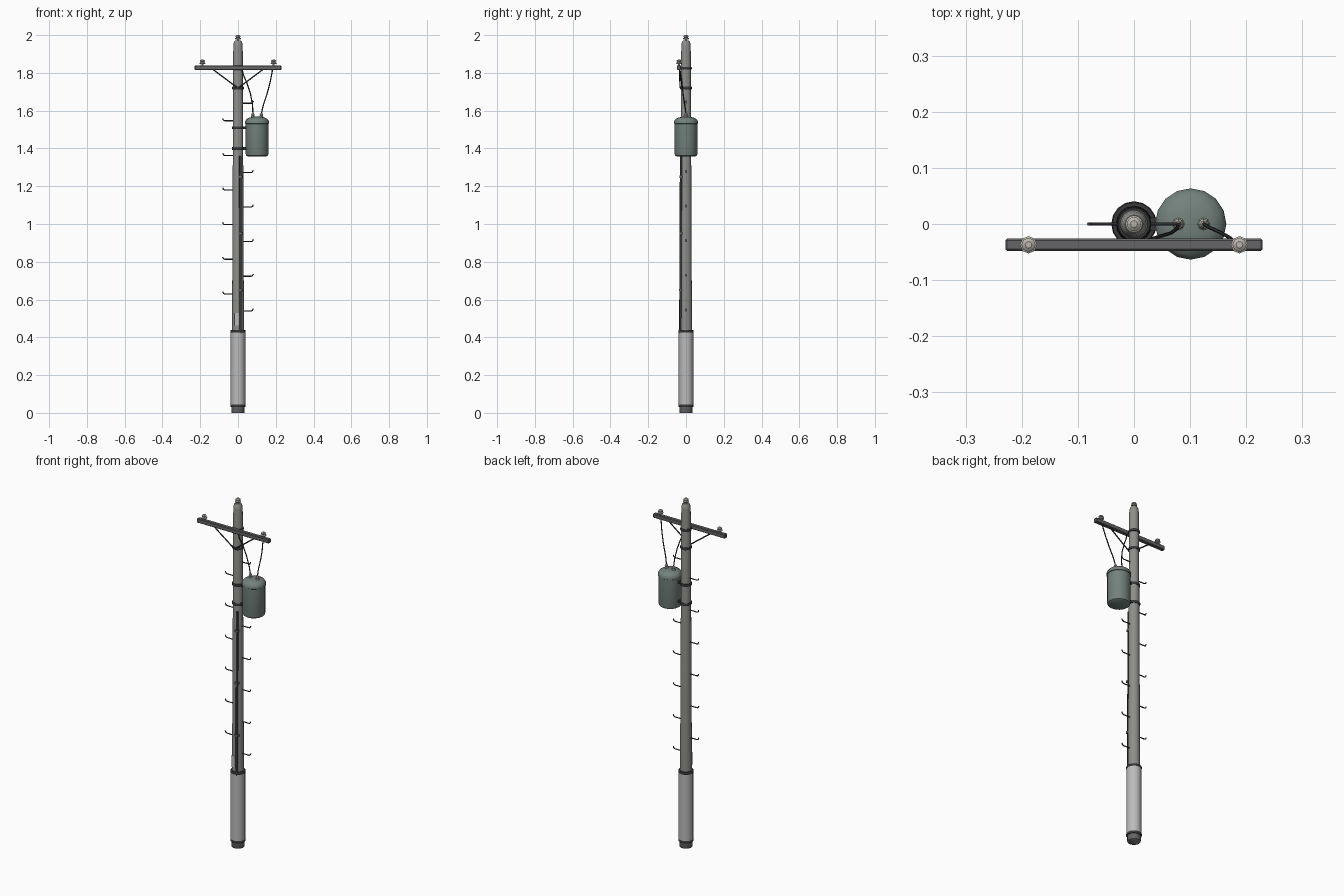
import bpy, bmesh, math
from mathutils import Vector

if "Cube" in bpy.data.objects:
    bpy.data.objects.remove(bpy.data.objects["Cube"])


def mat(name, c):
    m = bpy.data.materials.new(name)
    m.diffuse_color = (*c, 1)
    m.use_nodes = True
    m.node_tree.nodes["Principled BSDF"].inputs["Base Color"].default_value = m.diffuse_color
    return m


POLE = mat("weathered_pole", (0.27, 0.27, 0.25))
LIGHT = mat("pale_sleeve", (0.5, 0.5, 0.5))
DARK = mat("dark_metal", (0.04, 0.04, 0.045))
ARM = mat("arm_grey", (0.13, 0.13, 0.135))
TANK = mat("tank_green", (0.17, 0.22, 0.20))
CERAMIC = mat("ceramic", (0.5, 0.47, 0.42))


def finish(name, bm, m, angle=35):
    bmesh.ops.recalc_face_normals(bm, faces=bm.faces)
    me = bpy.data.meshes.new(name)
    bm.to_mesh(me)
    bm.free()
    ob = bpy.data.objects.new(name, me)
    bpy.context.collection.objects.link(ob)
    me.materials.append(m)
    bpy.ops.object.select_all(action='DESELECT')
    ob.select_set(True)
    bpy.context.view_layer.objects.active = ob
    bpy.ops.object.shade_smooth_by_angle(angle=math.radians(angle))
    return ob


def lathe(name, profile, m, at=(0, 0, 0), n=16):
    """Solid of revolution with capped ends; profile is (radius, z)."""
    bm = bmesh.new()
    rings = []
    for r, z in profile:
        rings.append([bm.verts.new((at[0] + r * math.cos(2 * math.pi * i / n),
                                    at[1] + r * math.sin(2 * math.pi * i / n),
                                    at[2] + z)) for i in range(n)])
    for a, b in zip(rings, rings[1:]):
        for i in range(n):
            j = (i + 1) % n
            bm.faces.new((a[i], a[j], b[j], b[i]))
    bm.faces.new(rings[0][::-1])
    bm.faces.new(rings[-1])
    return finish(name, bm, m)


def box(name, lo, hi, m, bevel=0.0):
    bm = bmesh.new()
    bmesh.ops.create_cube(bm, size=1)
    for v in bm.verts:
        v.co = Vector([(a + b) / 2 + c * (b - a) for a, b, c in zip(lo, hi, v.co)])
    if bevel:
        bmesh.ops.bevel(bm, geom=bm.edges[:], offset=bevel, segments=1, affect='EDGES')
    return finish(name, bm, m)


def tube(name, pts, r, m, n=6):
    """Round bar swept along a path of points."""
    pts = [Vector(p) for p in pts]
    bm = bmesh.new()
    rings = []
    for i, p in enumerate(pts):
        d = (pts[min(i + 1, len(pts) - 1)] - pts[max(i - 1, 0)]).normalized()
        u = d.cross(Vector((0, 1, 0))).normalized()
        w = d.cross(u)
        rings.append([bm.verts.new(p + r * (u * math.cos(2 * math.pi * k / n)
                                            + w * math.sin(2 * math.pi * k / n))) for k in range(n)])
    for a, b in zip(rings, rings[1:]):
        for k in range(n):
            j = (k + 1) % n
            bm.faces.new((a[k], a[j], b[j], b[k]))
    bm.faces.new(rings[0][::-1])
    bm.faces.new(rings[-1])
    return finish(name, bm, m, 50)


def pole_r(z):
    return 0.0335 - 0.0085 * z / 1.95


def band(name, z, r, h=0.014):
    lathe(name, [(r - 0.002, -h / 2), (r, -h / 4), (r, h / 4), (r - 0.002, h / 2)], DARK, (0, 0, z))


# Pole, ground sleeve and bands
lathe("pole", [(0.034, 0), (pole_r(0.4), 0.4), (pole_r(1.94), 1.94), (0.022, 1.962), (0.016, 1.972)], POLE)
lathe("foot", [(0.033, 0), (0.035, 0.004), (0.035, 0.04)], ARM)
lathe("sleeve", [(0.0385, 0.035), (0.0385, 0.432)], LIGHT)
band("sleeve_band_low", 0.038, 0.0405)
band("sleeve_band_high", 0.433, 0.0405)
for i, z in enumerate((1.40, 1.51, 1.72, 1.825)):
    band(f"pole_band_{i}", z, pole_r(z) + 0.005)

# Crossarm and braces
box("crossarm", (-0.229, -0.048, 1.816), (0.229, -0.026, 1.84), ARM, 0.003)
for s, side in ((-1, "left"), (1, "right")):
    tube(f"brace_{side}", [(s * 0.135, -0.034, 1.82), (s * 0.004, -0.032, 1.722)], 0.0035, DARK)

# Insulators
insulator = [(0.006, -0.004), (0.006, 0.006), (0.0145, 0.008), (0.0155, 0.013), (0.009, 0.017),
             (0.0125, 0.020), (0.0125, 0.025), (0.006, 0.030)]
for i, p in enumerate(((-0.188, -0.037, 1.84), (0.188, -0.037, 1.84), (0, 0, 1.97))):
    lathe(f"insulator_{i}", insulator, CERAMIC, p, 8 if i < 2 else 12)

# Transformer tank, brackets and bushings
lathe("transformer_tank", [(0.050, 1.358), (0.058, 1.363), (0.0605, 1.372), (0.0605, 1.53), (0.0635, 1.532),
                           (0.0635, 1.543), (0.056, 1.555), (0.040, 1.564), (0.015, 1.568)],
      TANK, (0.101, 0, 0))
for i, z in enumerate((1.40, 1.51)):
    box(f"tank_bracket_{i}", (0.025, -0.012, z - 0.007), (0.05, 0.012, z + 0.007), DARK)
for i, x in enumerate((0.079, 0.124)):
    lathe(f"bushing_{i}", [(0.008, 0), (0.011, 0.008), (0.008, 0.012), (0.0095, 0.018), (0.005, 0.028)],
          CERAMIC, (x, 0, 1.56), 8)

# Drop wires
tube("wire_left", [(0.079, 0, 1.585), (0.077, -0.008, 1.63), (0.066, -0.016, 1.69),
                   (0.046, -0.022, 1.75), (0.028, -0.028, 1.79), (0.022, -0.032, 1.82)], 0.0032, DARK)
tube("wire_right", [(0.124, 0, 1.585), (0.134, -0.006, 1.63), (0.154, -0.015, 1.69),
                    (0.170, -0.024, 1.75), (0.180, -0.032, 1.80), (0.186, -0.037, 1.845)], 0.0032, DARK)

# Climbing steps, alternating sides
for s, z0, ks, side in ((-1, 0.630, range(6), "left"), (1, 0.540, (0, 1, 2, 3, 4, 6), "right")):
    for k in ks:
        z = z0 + 0.1833 * k
        tube(f"step_{side}_{k}", [(s * 0.02, 0, z), (s * 0.07, 0, z), (s * 0.077, 0, z + 0.003),
                                  (s * 0.081, 0, z + 0.012)], 0.0032, DARK)

# Cable conduit and tag plate on the front
tube("conduit", [(0.013, -0.030, 0.42), (0.013, -0.026, 1.36)], 0.0065, DARK, 8)
for i, z in enumerate((0.65, 0.95, 1.25)):
    y = -pole_r(z)
    box(f"conduit_clip_{i}", (0.003, y - 0.006, z - 0.006), (0.023, y + 0.01, z + 0.006), ARM)
box("tag_plate", (-0.018, -0.035, 0.462), (0.005, -0.027, 0.53), LIGHT)
